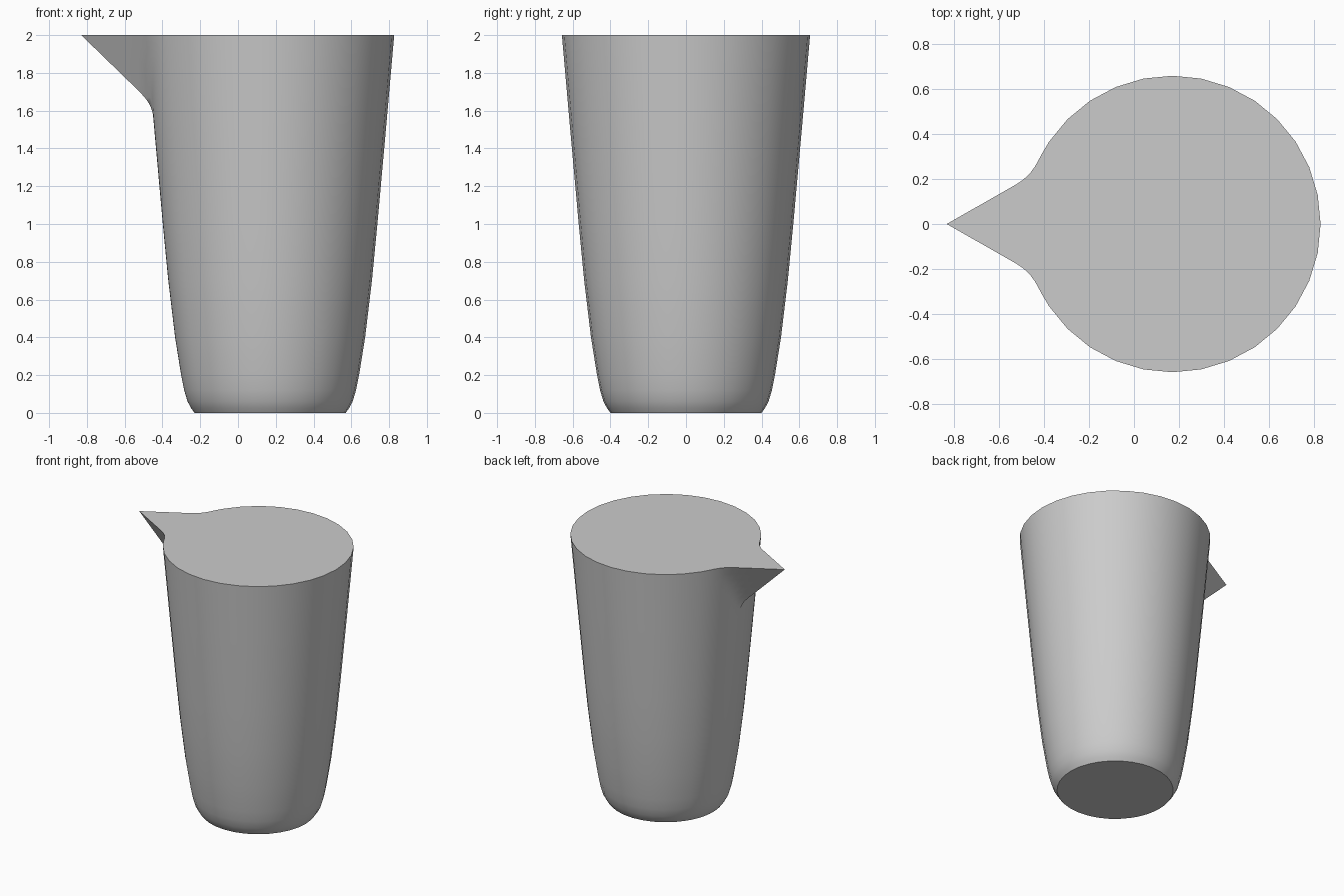
import bpy, bmesh, math

if "Cube" in bpy.data.objects:
    bpy.data.objects.remove(bpy.data.objects["Cube"])

CX = 0.17                      # body axis is offset so that jug + spout is centred
SLOPE = 0.57                   # half-width of the spout per unit length

# Body profile: (height, radius)
PROFILE = [(0, 0.40), (0.025, 0.418), (0.06, 0.437), (0.12, 0.455), (0.2, 0.471),
           (0.4, 0.503), (0.7, 0.539), (1.0, 0.568), (1.3, 0.595), (1.5, 0.613)]
SPOUT_Z = [1.55, 1.58, 1.61, 1.64, 1.67, 1.71, 1.76, 1.82, 1.88, 1.94, 2.0]
PROFILE += [(z, 0.613 + (z - 1.5) * 0.088) for z in SPOUT_Z]

# 32-sided ring, with extra divisions around the spout (angle 0 = towards -x)
STEP = 360 / 32
fine = [2.8, 5.6, 8.4, 11.25, 14, 16, 18, 20, 22.5, 25, 28]
angles = [-a for a in reversed(fine)] + [0] + fine + [STEP * i for i in range(3, 30)]


def smooth_max(a, b, k):
    h = max(k - abs(a - b), 0) / k
    return max(a, b) + h * h * k / 4


def radius(z, r, deg):
    """Round wall blended into a pointed spout that grows towards the rim."""
    if abs(deg) > 30 or z < 1.5:
        return r
    a = math.radians(abs(deg))
    tip = 1.0 - 1.03 * (2.0 - z)
    return smooth_max(r, tip * SLOPE / (math.sin(a) + SLOPE * math.cos(a)), 0.06)


# Jug: stacked rings, capped at both ends
bm = bmesh.new()
rings = []
for z, r in PROFILE:
    ring = []
    for deg in angles:
        d, a = radius(z, r, deg), math.radians(deg)
        ring.append(bm.verts.new((CX - d * math.cos(a), -d * math.sin(a), z)))
    rings.append(ring)
n = len(angles)
for low, high in zip(rings, rings[1:]):
    for i in range(n):
        j = (i + 1) % n
        bm.faces.new((low[i], low[j], high[j], high[i]))
bm.faces.new(rings[-1])
bm.faces.new(rings[0][::-1])
bmesh.ops.recalc_face_normals(bm, faces=bm.faces)

mesh = bpy.data.meshes.new("jug_with_spout")
bm.to_mesh(mesh)
bm.free()
jug = bpy.data.objects.new("jug_with_spout", mesh)
bpy.context.collection.objects.link(jug)
bpy.context.view_layer.objects.active = jug
jug.select_set(True)
bpy.ops.object.shade_smooth_by_angle(angle=math.radians(40))
